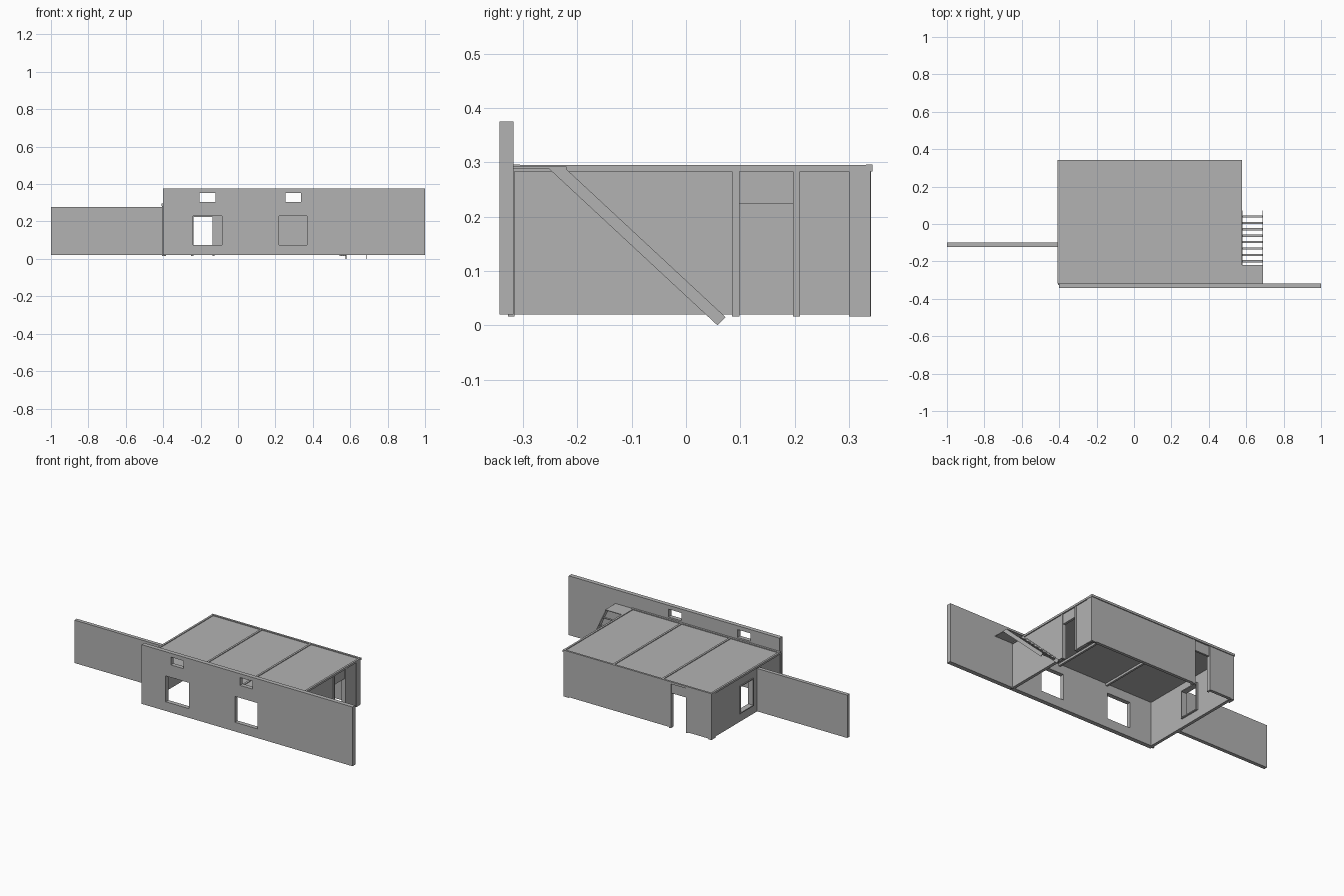
import bpy
import bmesh
from math import atan2
from mathutils import Matrix, Vector

old = bpy.data.objects.get("Cube")
if old:
    bpy.data.objects.remove(old, do_unlink=True)

grey = bpy.data.materials.new("plain grey")
grey.use_nodes = True
tone = (0.45, 0.45, 0.45, 1)
grey.diffuse_color = tone
grey.node_tree.nodes["Principled BSDF"].inputs["Base Color"].default_value = tone


def finish(name, bm):
    bmesh.ops.recalc_face_normals(bm, faces=bm.faces)
    mesh = bpy.data.meshes.new(name)
    bm.to_mesh(mesh)
    bm.free()
    mesh.materials.append(grey)
    obj = bpy.data.objects.new(name, mesh)
    bpy.context.scene.collection.objects.link(obj)
    return obj


def box(name, x, y, z):
    """Box from three (low, high) ranges."""
    bm = bmesh.new()
    mid = Vector([sum(r) / 2 for r in (x, y, z)])
    size = [r[1] - r[0] for r in (x, y, z)]
    bmesh.ops.create_cube(bm, size=1, matrix=Matrix.Translation(mid) @ Matrix.Diagonal((*size, 1)))
    return finish(name, bm)


def wall(name, axis, span, depth, z, holes):
    """Slab along an axis, with rectangular openings (u0, u1, z0, z1)."""
    us = sorted({*span, *[u for h in holes for u in h[:2]]})
    zs = sorted({*z, *[v for h in holes for v in h[2:]]})
    bm = bmesh.new()

    def point(u, v):
        return (u, depth[0], v) if axis == "x" else (depth[0], u, v)

    for u0, u1 in zip(us, us[1:]):
        for z0, z1 in zip(zs, zs[1:]):
            u, v = (u0 + u1) / 2, (z0 + z1) / 2
            if not any(h[0] < u < h[1] and h[2] < v < h[3] for h in holes):
                bm.faces.new([bm.verts.new(point(*p)) for p in ((u0, z0), (u1, z0), (u1, z1), (u0, z1))])
    bmesh.ops.remove_doubles(bm, verts=bm.verts, dist=0.0001)
    out = bmesh.ops.extrude_face_region(bm, geom=bm.faces[:])
    step = depth[1] - depth[0]
    bmesh.ops.translate(bm, verts=[g for g in out["geom"] if isinstance(g, bmesh.types.BMVert)],
                        vec=(0, step, 0) if axis == "x" else (step, 0, 0))
    return finish(name, bm)


BASE, FOOT, EAVE = 0.02, 0.016, 0.283
DOOR = 0.224

# Long front wall with two windows and two parapet slots
wall("front_wall", "x", (-0.4, 1), (-0.343, -0.317), (BASE, 0.375),
     [(-0.24, -0.085, 0.075, 0.23), (0.22, 0.37, 0.075, 0.23),
      (-0.205, -0.12, 0.305, 0.352), (0.253, 0.338, 0.305, 0.352)])

# Remaining house walls
wall("back_wall", "x", (-0.4, 0.572), (0.32, 0.338), (BASE, EAVE), [(-0.245, -0.13, BASE, EAVE)])
wall("left_wall", "y", (-0.317, 0.32), (0.554, 0.572), (BASE, EAVE), [(0.092, 0.202, BASE, EAVE)])
wall("right_wall", "y", (-0.317, 0.32), (-0.402, -0.384), (BASE, EAVE), [(-0.055, 0.06, 0.075, 0.23)])

# Door posts and headers
for x in (-0.25, -0.137):
    box("back_door_post", (x, x + 0.012), (0.314, 0.34), (FOOT, EAVE))
for y in (0.085, 0.197):
    box("left_door_post", (0.55, 0.576), (y, y + 0.013), (FOOT, EAVE))
box("back_door_header", (-0.24, -0.135), (0.322, 0.334), (DOOR, EAVE))
box("left_door_header", (0.556, 0.57), (0.096, 0.199), (DOOR, EAVE))

# Corner posts
for x in ((-0.406, -0.384), (0.542, 0.576)):
    box("back_corner_post", x, (0.327, 0.339), (FOOT, EAVE))
for x in ((-0.406, -0.394), (0.564, 0.576)):
    box("front_corner_post", x, (-0.327, -0.315), (FOOT, EAVE))
    box("corner_post_leg", x, (0.3, 0.335), (FOOT, EAVE))

# Sleeve around the side window
for y in ((-0.061, -0.055), (0.06, 0.066)):
    box("side_window_jamb", (-0.407, -0.374), y, (0.069, 0.236))
for z in ((0.069, 0.075), (0.23, 0.236)):
    box("side_window_rail", (-0.407, -0.374), (-0.055, 0.06), z)

# Roof: panels set between slightly raised beams
west, east, south, north = -0.408, 0.578, -0.317, 0.343
box("roof_panels", (west + 0.005, east - 0.005), (south, north - 0.005), (EAVE, 0.291))
for y in ((south, south + 0.012), (north - 0.012, north)):
    box("roof_edge_beam", (west, east), y, (EAVE, 0.296))
for i in range(4):
    x = west + (east - west - 0.012) * i / 3
    low = 0.27 if i in (1, 2) else EAVE
    box("roof_cross_beam", (x, x + 0.012), (south, north - 0.012 if low < EAVE else north), (low, 0.295))

# Garden wall
box("garden_wall", (-1, -0.402), (-0.122, -0.1), (BASE, 0.277))

# Outside stair: landing, sloping stringers, open treads
box("stair_landing", (0.578, 0.69), (-0.317, -0.22), (0.288, 0.292))
outline = ((-0.317, 0.288), (-0.252, 0.288), (0.058, 0), (0.073, 0.015), (-0.225, 0.292), (-0.317, 0.292))
for x in (0.576, 0.686):
    bm = bmesh.new()
    face = bm.faces.new([bm.verts.new((x, y, z)) for y, z in outline])
    out = bmesh.ops.extrude_face_region(bm, geom=[face])
    bmesh.ops.translate(bm, verts=[g for g in out["geom"] if isinstance(g, bmesh.types.BMVert)], vec=(0.004, 0, 0))
    finish("stair_stringer", bm)
for i in range(8):
    y = 0.04 - 0.0342 * i
    z = 0.008 + 0.925 * (0.066 - y)
    box("stair_tread", (0.578, 0.688), (y - 0.006, y + 0.006), (z - 0.002, z + 0.002))
